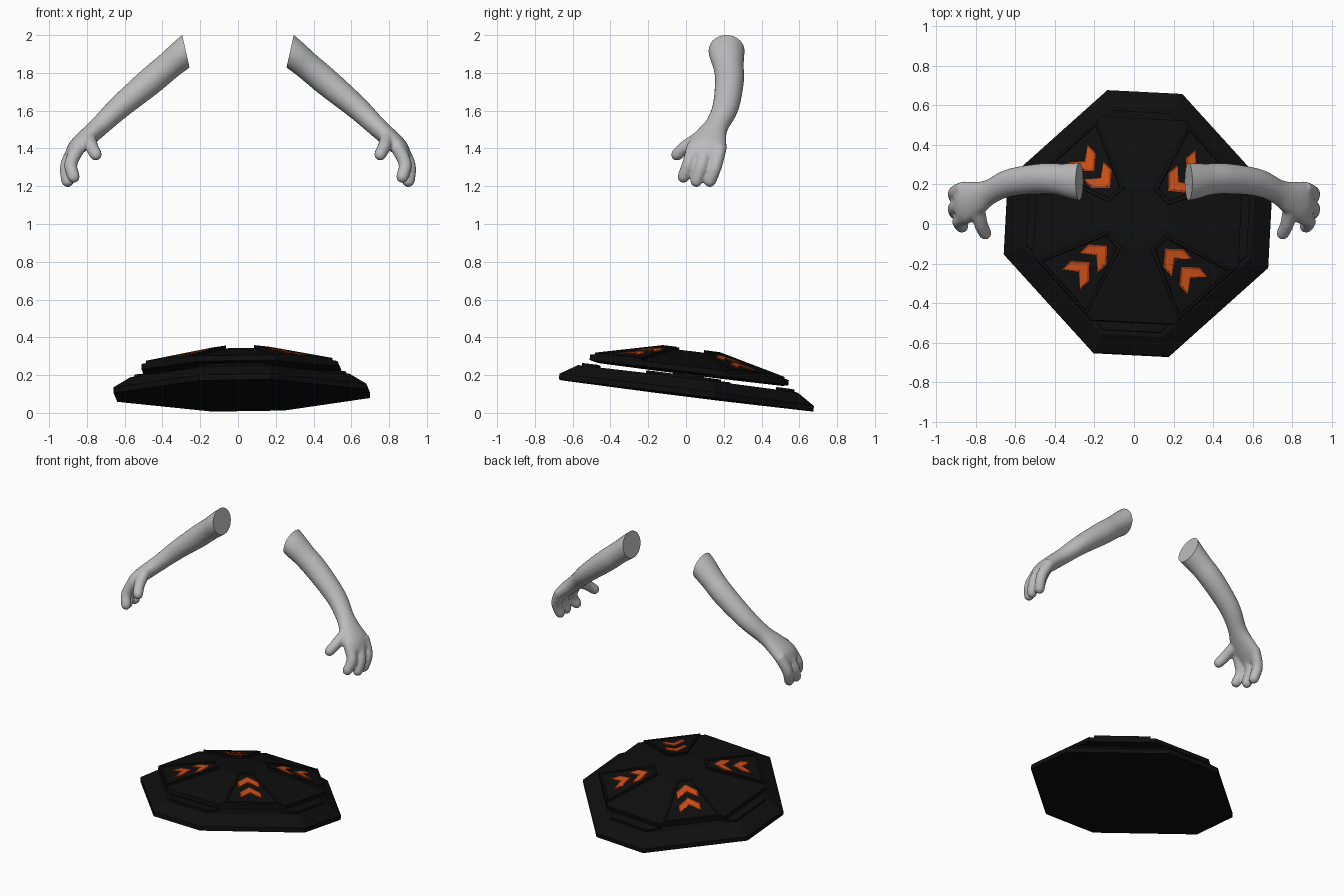
import bpy, bmesh, math
from mathutils import Vector, Matrix

cube = bpy.data.objects.get("Cube")
if cube:
    bpy.data.objects.remove(cube, do_unlink=True)


def material(name, rgb):
    m = bpy.data.materials.new(name)
    m.use_nodes = True
    m.diffuse_color = (*rgb, 1)
    m.node_tree.nodes["Principled BSDF"].inputs["Base Color"].default_value = (*rgb, 1)
    return m


black = material("matte black", (0.0045, 0.0045, 0.0045))
orange = material("orange", (0.58, 0.075, 0.008))
rust = material("dark orange", (0.3, 0.035, 0.005))
grey = material("light grey", (0.5, 0.5, 0.5))

# Placement shared by every part of the tilted platform
TILT = (Matrix.Translation((0.02, 0, 0.092)) @ Matrix.Rotation(math.radians(-7.1), 4, 'X')
        @ Matrix.Rotation(math.radians(-0.5), 4, 'Y') @ Matrix.Rotation(math.radians(-3), 4, 'Z'))


def add_object(name, bm, mat):
    bmesh.ops.recalc_face_normals(bm, faces=bm.faces)
    me = bpy.data.meshes.new(name)
    bm.to_mesh(me)
    bm.free()
    me.materials.append(mat)
    ob = bpy.data.objects.new(name, me)
    bpy.context.collection.objects.link(ob)
    return ob


def loft(bm, rings):
    """Skin a list of equal-length point rings and cap both ends."""
    vs = [[bm.verts.new(p) for p in r] for r in rings]
    n = len(vs[0])
    for a, b in zip(vs, vs[1:]):
        for i in range(n):
            bm.faces.new((a[i], a[(i + 1) % n], b[(i + 1) % n], b[i]))
    bm.faces.new(vs[0][::-1])
    return bm.faces.new(vs[-1])


def octagon(a, h, z):
    pts = [(h, a), (a, h), (a, -h), (h, -a), (-h, -a), (-a, -h), (-a, h), (-h, a)]
    return [(x, y, z) for x, y in pts]


def platform_part(name, bm, mat, spin=0):
    bm.transform(TILT @ Matrix.Rotation(spin, 4, 'Z'))
    return add_object(name, bm, mat)


# Base slab, support column and floating deck
def stacked(name, levels):
    bm = bmesh.new()
    loft(bm, [octagon(*lv) for lv in levels])
    platform_part(name, bm, black)


stacked("base", [(.67, .19, 0), (.67, .19, .03), (.58, .155, .088)])
stacked("support_column", [(.08, .035, .08), (.08, .035, .13)])
stacked("deck", [(.49, .2, .115), (.52, .21, .122), (.52, .21, .15), (.15, .06, .235)])

# Low trapezoid tabs on the four straight sides of the base
for k in range(4):
    bm = bmesh.new()
    loft(bm, [[(-.2, -.48, z), (.2, -.48, z), (.15, -.56, z), (-.15, -.56, z)]
              for z in (.08, .102)])
    platform_part(f"edge_tab_{k + 1}", bm, black, k * math.pi / 2)


def slope(u):
    return .165 + (.51 - u) * .24


# Raised wedge pads with a recessed panel, and paired arrows pointing inwards
wedge = [(.16, -.055), (.515, -.185), (.515, .185), (.16, .055)]


def chevron(u, grow):
    w, g = .06 + grow, grow
    return [(u - .05 - g * 1.4, 0), (u + .01 - g, w), (u + .055 + g, w),
            (u + .002 + g, 0), (u + .055 + g, -w), (u + .01 - g, -w)]


for k in range(4):
    spin = math.pi / 4 + k * math.pi / 2
    bm = bmesh.new()
    top = loft(bm, [[(u, v, .12) for u, v in wedge], [(u, v, slope(u)) for u, v in wedge]])
    bmesh.ops.recalc_face_normals(bm, faces=bm.faces)
    bmesh.ops.inset_region(bm, faces=[top], thickness=.022)
    bmesh.ops.inset_region(bm, faces=[top], thickness=.004, depth=-.006)
    platform_part(f"wedge_pad_{k + 1}", bm, black, spin)
    for j, u in enumerate((.27, .39)):
        for label, mat, grow, lift in (("arrow_border", rust, .008, 0), ("arrow", orange, 0, .002)):
            bm = bmesh.new()
            outline = chevron(u, grow)
            loft(bm, [[(a, b, slope(a) + h) for a, b in outline] for h in (-.007, -.003 + lift)])
            platform_part(f"{label}_{k + 1}_{j + 1}", bm, mat, spin)


# Arms: smooth tubes merged into one skin
def catmull(a, b, c, d, t):
    return (b * 2 + (c - a) * t + (a * 2 - b * 5 + c * 4 - d) * t * t
            + (b * 3 - a - c * 3 + d) * t ** 3) / 2


def tube(bm, rows, round_tip, steps=4, sides=20):
    """Rows hold x, y, z, half width along y and half thickness."""
    rows = [Vector(r) for r in rows]
    ext = [rows[0]] + rows + [rows[-1]]
    pts = [catmull(*ext[i:i + 4], s / steps) for i in range(len(rows) - 1) for s in range(steps)]
    pts.append(rows[-1])
    pos = [Vector(p[:3]) for p in pts]
    sizes = [(p[3], p[4]) for p in pts]
    if round_tip:
        d = (pos[-1] - pos[-2]).normalized()
        end, (w, t) = pos[-1], sizes[-1]
        for ang in (.5, 1.0, 1.4):
            pos.append(end + d * t * math.sin(ang))
            sizes.append((w * math.cos(ang), t * math.cos(ang)))
    rings = []
    for i, (p, (w, t)) in enumerate(zip(pos, sizes)):
        d = (pos[min(i + 1, len(pos) - 1)] - pos[max(i - 1, 0)]).normalized()
        side = (Vector((0, 1, 0)) - d * d.y).normalized()
        other = d.cross(side)
        rings.append([p + side * w * math.cos(a) + other * t * math.sin(a)
                      for a in (2 * math.pi * s / sides for s in range(sides))])
    loft(bm, rings)


forearm = [(.17, .215, 2.0, .1, .08), (.28, .215, 1.91, .096, .08), (.37, .225, 1.835, .081, .074),
           (.465, .23, 1.755, .077, .074), (.625, .21, 1.62, .07, .063),
           (.725, .165, 1.525, .063, .054), (.785, .135, 1.47, .083, .051),
           (.85, .113, 1.41, .105, .047), (.88, .108, 1.37, .1, .037)]
digits = {
    "index": [(.84, .04, 1.41), (.885, .015, 1.32), (.87, -.013, 1.25)],
    "middle": [(.86, .11, 1.41), (.907, .083, 1.31), (.903, .055, 1.228)],
    "outer": [(.86, .18, 1.41), (.907, .157, 1.31), (.9, .127, 1.228)],
    "thumb": [(.79, .08, 1.46), (.775, .0, 1.41), (.753, -.047, 1.368)],
}

bm = bmesh.new()
tube(bm, forearm, True)
for path in digits.values():
    tube(bm, [(*p, r, r) for p, r in zip(path, (.037, .035, .033))], True)
left = add_object("left_arm", bm, grey)
remesh = left.modifiers.new("merge", 'REMESH')
remesh.mode = 'VOXEL'
remesh.voxel_size = .009
smooth = left.modifiers.new("soften", 'SMOOTH')
smooth.iterations = 5

# Bake the skin, trim the flat shoulder end and mirror it
bm = bmesh.new()
bm.from_object(left, bpy.context.evaluated_depsgraph_get())
left.modifiers.clear()
cut = bmesh.ops.bisect_plane(bm, geom=bm.verts[:] + bm.edges[:] + bm.faces[:],
                             plane_co=(.275, .215, 1.91), plane_no=(.975, 0, -.22),
                             clear_inner=True)
bmesh.ops.holes_fill(bm, edges=[e for e in bm.edges if e.is_boundary], sides=0)
bmesh.ops.recalc_face_normals(bm, faces=bm.faces)
bm.to_mesh(left.data)
bm.transform(Matrix.Scale(-1, 4, (1, 0, 0)))
right = add_object("right_arm", bm, grey)

bpy.ops.object.select_all(action='DESELECT')
for ob in (left, right):
    ob.select_set(True)
bpy.context.view_layer.objects.active = left
bpy.ops.object.shade_smooth_by_angle(angle=math.radians(50))
